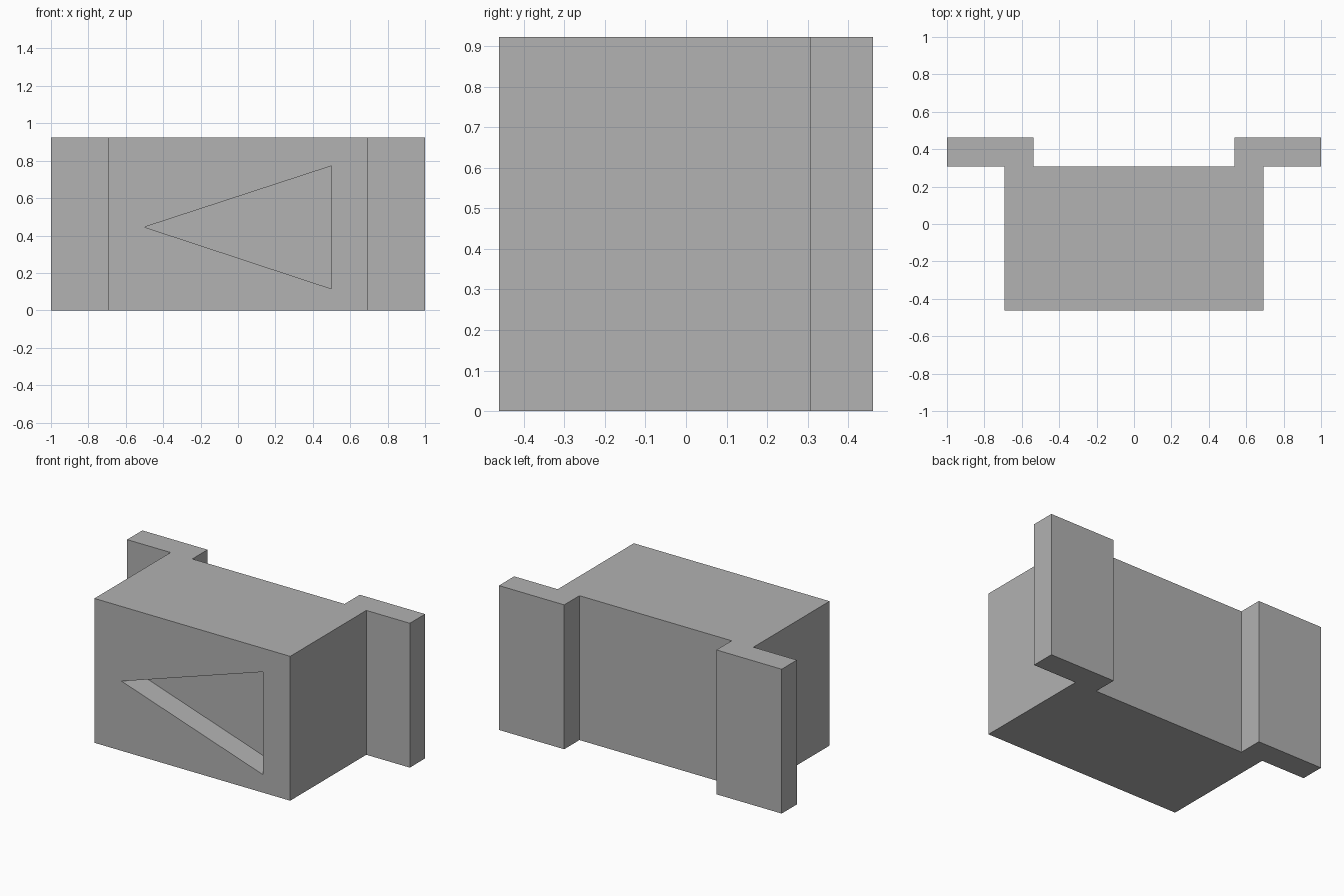
import bpy
import bmesh

cube = bpy.data.objects.get("Cube")
if cube:
    bpy.data.objects.remove(cube, do_unlink=True)

U = 2 / 13          # module: wall thickness
HEIGHT = 6 * U

grey = bpy.data.materials.new("plain grey")
grey.use_nodes = True
colour = (0.445, 0.445, 0.445, 1)
grey.diffuse_color = colour
grey.node_tree.nodes["Principled BSDF"].inputs["Base Color"].default_value = colour


def prism(name, points, direction):
    """Extrude a closed outline along a direction into a solid."""
    bm = bmesh.new()
    face = bm.faces.new([bm.verts.new(p) for p in points])
    ext = bmesh.ops.extrude_face_region(bm, geom=[face])
    verts = [g for g in ext["geom"] if isinstance(g, bmesh.types.BMVert)]
    bmesh.ops.translate(bm, verts=verts, vec=direction)
    bmesh.ops.recalc_face_normals(bm, faces=bm.faces)
    mesh = bpy.data.meshes.new(name)
    bm.to_mesh(mesh)
    bm.free()
    mesh.materials.append(grey)
    obj = bpy.data.objects.new(name, mesh)
    bpy.context.collection.objects.link(obj)
    return obj


# Body with two stepped rear flanges: half outline mirrored across x
half = [(4.5, -3), (4.5, 2), (6.5, 2), (6.5, 3), (3.5, 3), (3.5, 2)]
outline = half + [(-x, y) for x, y in reversed(half)]
body = prism("flanged_body", [(x * U, y * U, 0) for x, y in outline], (0, 0, HEIGHT))

# Triangular recess, one module deep in the front
triangle = [(-0.5, 0.445), (0.5, 0.115), (0.5, 0.772)]
cutter = prism("recess_cutter", [(x, -4 * U, z) for x, z in triangle], (0, 2 * U, 0))
cutter.hide_render = True
cutter.hide_set(True)

recess = body.modifiers.new("front_recess", 'BOOLEAN')
recess.operation = 'DIFFERENCE'
recess.solver = 'EXACT'
recess.object = cutter
bpy.context.view_layer.objects.active = body
bpy.ops.object.modifier_apply(modifier=recess.name)
bpy.data.objects.remove(cutter, do_unlink=True)
